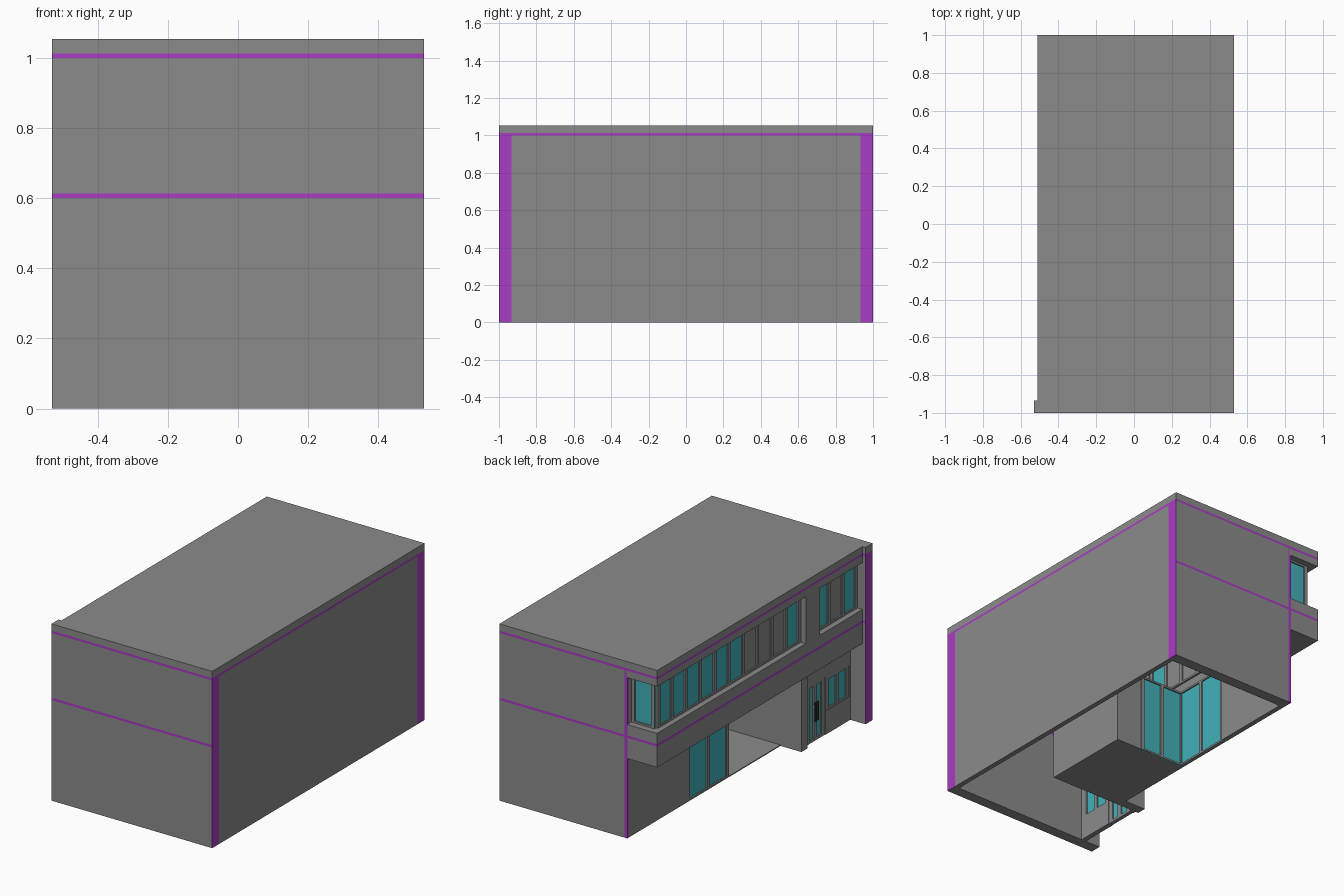
import bpy
import bmesh
from mathutils import Vector

old = bpy.data.objects.get("Cube")
if old:
    bpy.data.objects.remove(old)


def material(name, rgb):
    m = bpy.data.materials.new(name)
    m.use_nodes = True
    m.diffuse_color = (*rgb, 1)
    bsdf = next(n for n in m.node_tree.nodes if n.type == 'BSDF_PRINCIPLED')
    bsdf.inputs["Base Color"].default_value = (*rgb, 1)
    return m


GREY = material("wall grey", (0.26, 0.26, 0.26))
PURPLE = material("trim purple", (0.40, 0.045, 0.56))
TEAL = material("glass teal", (0.054, 0.445, 0.49))
DARK = material("handle dark", (0.03, 0.03, 0.03))

# Main dimensions
X0, X1, XF = -0.51, 0.53, -0.53      # facade, rear wall, projecting end wall
WALL = 0.934                         # inner face of the end walls
GROUND_X, SHOP_X, GLASS_X = -0.313, -0.43, -0.465
SOFFIT, SILL, HEAD, TOP = 0.476, 0.679, 0.958, 1.054
STRIPES = ((0.6, 0.614), (1.0, 1.013))
FIN0, FIN1, RECESS_Y, RECESS_X = -0.50, -0.444, 0.04, 0.15


def build(name, boxes, mats=(GREY,), cuts=(), rule=None):
    """Join boxes (x0, x1, y0, y1, z0, z1) into one object, sliced at the cut heights."""
    bm = bmesh.new()
    for x0, x1, y0, y1, z0, z1 in boxes:
        verts = bmesh.ops.create_cube(bm, size=1)["verts"]
        for v in verts:
            v.co = Vector((x1 if v.co.x > 0 else x0,
                           y1 if v.co.y > 0 else y0,
                           z1 if v.co.z > 0 else z0))
    for z in cuts:
        bmesh.ops.bisect_plane(bm, geom=bm.verts[:] + bm.edges[:] + bm.faces[:],
                               plane_co=(0, 0, z), plane_no=(0, 0, 1))
    bm.normal_update()
    if rule:
        for f in bm.faces:
            f.material_index = int(rule(f.calc_center_median(), f.normal))
    mesh = bpy.data.meshes.new(name)
    bm.to_mesh(mesh)
    bm.free()
    for m in mats:
        mesh.materials.append(m)
    obj = bpy.data.objects.new(name, mesh)
    bpy.context.collection.objects.link(obj)
    return obj


def in_stripe(c, n, stripes=STRIPES):
    return abs(n.z) < 0.5 and any(a < c.z < b for a, b in stripes)


def striped(name, boxes, rule=in_stripe):
    return build(name, boxes, (GREY, PURPLE), [z for s in STRIPES for z in s], rule)


def window(name, along, at, start, end, z0, z1, kinds, bar=0.011):
    """Framed run of panes; kinds has one letter per pane: g glass, p solid panel."""
    def box(u0, u1, half, za, zb):
        u0, u1 = min(u0, u1), max(u0, u1)
        if along == 'y':
            return (at - half, at + half, u0, u1, za, zb)
        return (u0, u1, at - half, at + half, za, zb)

    step = (end - start) / len(kinds)
    lo, hi = min(start, end), max(start, end)
    frame = [box(lo, hi, 0.012, z0, z0 + bar), box(lo, hi, 0.012, z1 - bar, z1)]
    panes = {'g': [], 'p': []}
    for i in range(len(kinds) + 1):
        u = min(max(start + i * step, lo + bar), hi - bar)
        frame.append(box(u - bar, u + bar, 0.012, z0 + bar, z1 - bar))
    for i, kind in enumerate(kinds):
        panes[kind].append(box(start + i * step, start + (i + 1) * step, 0.004, z0, z1))
    build(name + "_frame", frame)
    if panes['g']:
        build(name + "_glass", panes['g'], (TEAL,))
    if panes['p']:
        build(name + "_panels", panes['p'])


# End walls with stripes and purple end caps
def wall_rule(c, n):
    return in_stripe(c, n) or (abs(n.x) > 0.5 and c.z < STRIPES[1][1])


EDGE = GROUND_X + 0.018
striped("front_wall", [(XF, X1, -1, -WALL, 0, TOP)], wall_rule)
striped("back_wall", [(EDGE, X1, WALL, 1, 0, TOP)], wall_rule)
build("back_wall_edge", [(GROUND_X, EDGE, 0.99, 1, 0, 1.0)], (PURPLE,))
build("back_wall_end", [(GROUND_X, EDGE, WALL, 0.99, 0, 1.0)])

# Long closed wall with one upper stripe
striped("long_wall", [(X1 - 0.03, X1, -WALL, WALL, 0, TOP)],
        lambda c, n: in_stripe(c, n, STRIPES[1:]))

# Roof slab
build("roof", [(X0 + 0.04, X1 - 0.03, -WALL, WALL, 1.02, TOP)])

# Upper floor: spandrel, top band and solid pier around the window openings
STEP = 0.1345
PANE_START = 0.945
PIER1 = PANE_START - 10 * STEP
PIER0 = PIER1 - STEP
INNER = X0 + 0.045
striped("spandrel", [(X0, INNER, -WALL, 1, SOFFIT, SILL),
                     (INNER, GROUND_X, 0.95, 1, SOFFIT, SILL)])
striped("top_band", [(X0, INNER, -WALL, 1, HEAD, TOP),
                     (INNER, EDGE, WALL, 1, HEAD, TOP)])
build("facade_pier", [(X0, INNER + 0.02, PIER0, PIER1, SILL, HEAD)])
build("overhang_soffit", [(INNER, GROUND_X, -WALL, 0.95, SOFFIT, SOFFIT + 0.015),
                          (GROUND_X, RECESS_X, FIN0, RECESS_Y, SOFFIT, SOFFIT + 0.015)])

# Upper windows
window("long_window", 'y', GLASS_X, PANE_START, PIER1, SILL, HEAD, "ggggggpppg")
window("short_window", 'y', GLASS_X, PIER0, -WALL, SILL, HEAD, "gpg")
window("corner_window", 'x', 0.95, GLASS_X, GROUND_X, SILL, HEAD, "g")

# Ground floor: facade wall, entrance recess and dividing fin
build("ground_wall", [(GROUND_X, GROUND_X + 0.03, 0.43, WALL, 0, SOFFIT)])
build("dividing_fin", [(-0.45, RECESS_X, FIN0, FIN1, 0, SOFFIT)])
build("recess_floor", [(GROUND_X, RECESS_X, FIN1, RECESS_Y, 0, 0.006)])
build("recess_walls", [(RECESS_X, RECESS_X + 0.02, FIN0, RECESS_Y + 0.02, 0, SOFFIT),
                       (0.0, RECESS_X, RECESS_Y, RECESS_Y + 0.02, 0, SOFFIT)])
build("recess_door", [(RECESS_X - 0.006, RECESS_X, -0.306, -0.06, 0.006, 0.36)])
window("ground_window", 'y', GROUND_X + 0.012, 0.43, RECESS_Y, 0.0, SOFFIT, "gg")
window("recess_window", 'x', RECESS_Y + 0.012, GROUND_X, 0.0, 0.0, SOFFIT, "gg")

# Shop front: wall around a double door and two windows
DOOR0, DOOR1, DOOR_TOP = -0.70, -0.52, 0.345
WIN0, WIN1, WIN_Z0, WIN_Z1 = -0.92, -0.71, 0.14, 0.33
W = (SHOP_X, SHOP_X + 0.03)
build("shop_wall", [(*W, -WALL, FIN0, DOOR_TOP, SOFFIT),
                    (*W, DOOR1, FIN0, 0, DOOR_TOP),
                    (*W, WIN1, DOOR0, 0, DOOR_TOP),
                    (*W, -WALL, WIN0, 0, DOOR_TOP),
                    (*W, WIN0, WIN1, 0, WIN_Z0),
                    (*W, WIN0, WIN1, WIN_Z1, DOOR_TOP)])
window("shop_door", 'y', SHOP_X + 0.015, DOOR1, DOOR0, 0.0, DOOR_TOP, "gg", 0.016)
window("shop_window", 'y', SHOP_X + 0.015, WIN1, WIN0, WIN_Z0, WIN_Z1, "gg")
MID = (DOOR0 + DOOR1) / 2
build("door_handles", [(SHOP_X - 0.008, SHOP_X + 0.004, MID + s - 0.004, MID + s + 0.004,
                        0.12, 0.23) for s in (-0.012, 0.012)], (DARK,))
